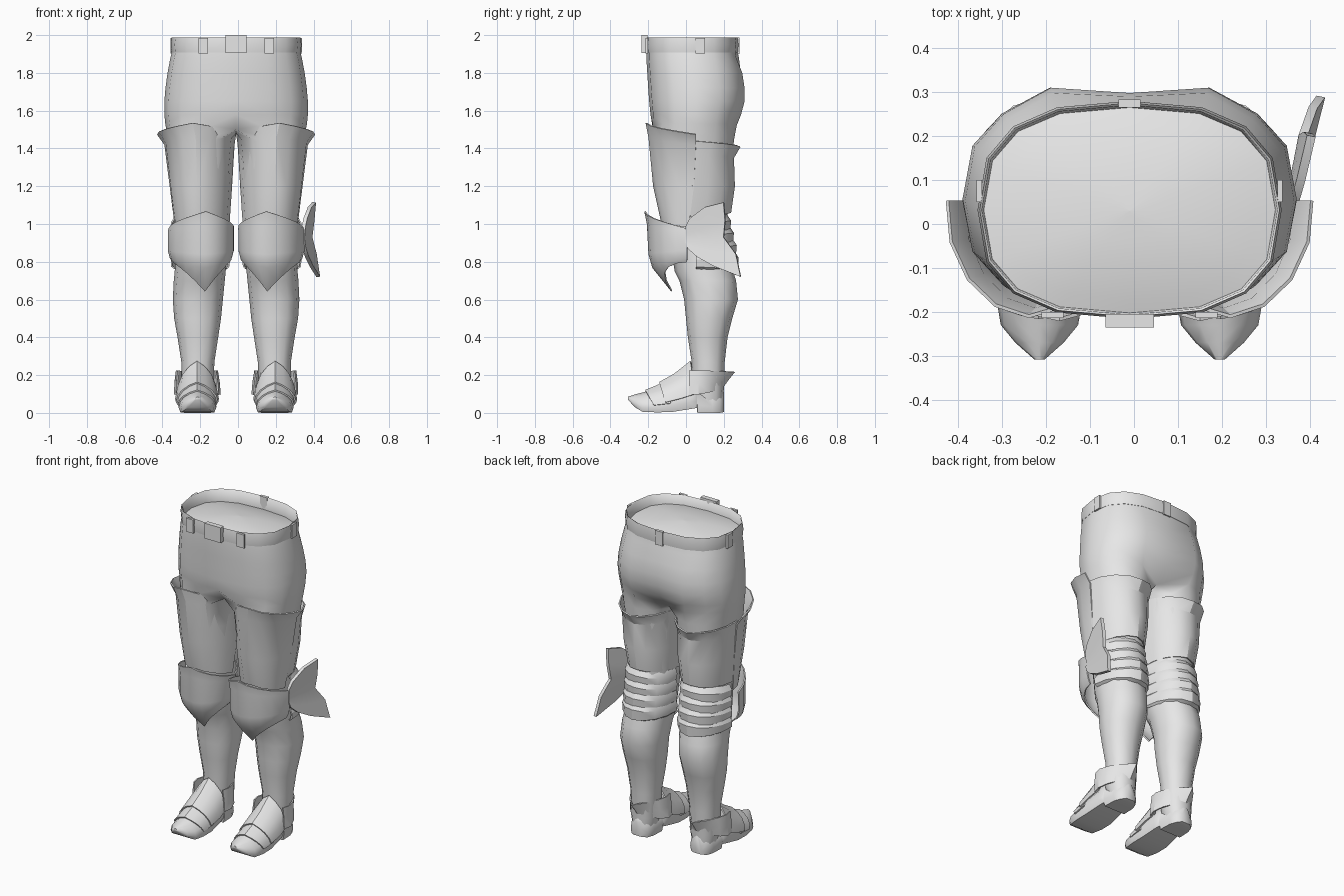
import bpy, bmesh, math

if "Cube" in bpy.data.objects:
    bpy.data.objects.remove(bpy.data.objects["Cube"])

steel = bpy.data.materials.new("plain_grey")
steel.diffuse_color = (0.8, 0.8, 0.8, 1)
steel.use_nodes = True
steel.node_tree.nodes["Principled BSDF"].inputs["Base Color"].default_value = steel.diffuse_color


def add_object(name, bm, thick=0.0, angle=35):
    """Turn a bmesh into a shaded object, optionally as a thin shell."""
    bmesh.ops.recalc_face_normals(bm, faces=bm.faces)
    me = bpy.data.meshes.new(name)
    bm.to_mesh(me)
    bm.free()
    ob = bpy.data.objects.new(name, me)
    bpy.context.collection.objects.link(ob)
    me.materials.append(steel)
    bpy.ops.object.select_all(action='DESELECT')
    ob.select_set(True)
    bpy.context.view_layer.objects.active = ob
    if thick:
        m = ob.modifiers.new("shell", 'SOLIDIFY')
        m.thickness, m.offset = thick, 0
        bpy.ops.object.modifier_apply(modifier="shell")
    bpy.ops.object.shade_smooth_by_angle(angle=math.radians(angle))


def skin(bm, rows, wrap=False, caps=False):
    """Faces between successive rows of points."""
    vs = [[bm.verts.new(p) for p in r] for r in rows]
    n = len(rows[0])
    for a, b in zip(vs, vs[1:]):
        for i in range(n if wrap else n - 1):
            j = (i + 1) % n
            bm.faces.new((a[i], a[j], b[j], b[i]))
    if caps:
        bm.faces.new(vs[0])
        bm.faces.new(vs[-1])


def loft(name, rows, wrap=False, caps=False, thick=0.0, angle=35):
    bm = bmesh.new()
    skin(bm, rows, wrap, caps)
    add_object(name, bm, thick, angle)


def ring(s, z, x0, x1, y0, y1, n=16, p=2.6, start=0.0):
    """Closed rounded cross-section; s mirrors x."""
    cx, cy, rx, ry = (x0 + x1) / 2, (y0 + y1) / 2, (x1 - x0) / 2, (y1 - y0) / 2
    pts = []
    for i in range(n):
        a = math.radians(start) + 2 * math.pi * i / n
        u, v = (math.copysign(abs(f) ** (2 / p), f) for f in (math.sin(a), math.cos(a)))
        pts.append((s * (cx + rx * u), cy - ry * v, z))
    return pts


def plate(name, s, a0, a1, rows, n=9, skew=0.0):
    """Curved armour plate. Row: z, peak, x0, x1, cy, ry, peak_ry, power."""
    out = []
    for z, pk, x0, x1, cy, ry, pry, pw in rows:
        r = []
        for i in range(n):
            t = i / (n - 1)
            lin = 1 - abs(2 * t - 1)
            c = lin ** pw
            a = math.radians(a0 + (a1 - a0) * t)
            x = (x0 + x1) / 2 + (x1 - x0) / 2 * math.sin(a) + skew * lin
            r.append((s * x, cy - (ry + pry * c) * math.cos(a), z + pk * c))
        out.append(r)
    loft(name, out, thick=0.008, angle=29)


def saddle(name, s, rows, cx=0.207, n=9):
    """Plate over the foot. Row: half width, top y, top z, side y, side z."""
    out = []
    for w, yt, zt, ys, zs in rows:
        r = []
        for i in range(n):
            a = (2 * i / (n - 1) - 1) * math.pi / 2
            c = 0.5 * math.cos(a) + 0.5 * (1 - abs(2 * i / (n - 1) - 1))
            r.append((s * (cx + w * math.sin(a)), ys + (yt - ys) * c, zs + (zt - zs) * c))
        out.append(r)
    loft(name, out, thick=0.008)


def box(name, x0, x1, y0, y1, z0, z1):
    rows = [[(x0, y0, z), (x1, y0, z), (x1, y1, z), (x0, y1, z)] for z in (z0, z1)]
    loft(name, rows, wrap=True, caps=True)


# hips flowing into two legs, built per half and welded at the middle
hip = [(1.92, .338, -.21, .272), (1.88, .348, -.21, .28), (1.8, .363, -.205, .298), (1.72, .374, -.2, .31),
       (1.65, .38, -.195, .31), (1.58, .38, -.188, .292)]
legs = [(1.45, .005, .36, -.172, .255), (1.3, .02, .342, -.155, .238), (1.1, .035, .32, -.115, .225),
        (1.02, .045, .315, -.105, .215), (.75, .055, .325, -.06, .25), (.7, .06, .33, -.035, .265),
        (.6, .07, .335, -.01, .275), (.5, .08, .328, 0, .245), (.4, .095, .31, .01, .22),
        (.27, .115, .29, .03, .205), (.12, .12, .29, .03, .2), (.03, .14, .27, .045, .195)]
bm = bmesh.new()
for s in (-1, 1):
    halves = []
    for k, (z, w, y0, y1) in enumerate(hip):
        h = ring(s, z, -w, w, y0, y1)[:9]
        if k > 1:
            h[7] = (h[7][0], y1, z)
            h[8] = (0, y1 - .004 * k, z)
        halves.append(h)
    join = ring(s, 1.53, -.375, .375, -.178, .278)[:9]
    join[0], join[8] = (0, -.12, 1.5), (0, .19, 1.49)
    join[1], join[7] = (s * .13, -.178, 1.52), (s * .17, .268, 1.52)
    skin(bm, halves + [join])
    crotch = [(0, y, 1.48) for y in (.11, .035, -.04)]
    skin(bm, [join + crotch] + [ring(s, *r, n=12, p=2.2, start=-30) for r in legs], wrap=True)
bmesh.ops.remove_doubles(bm, verts=bm.verts, dist=0.0005)
add_object("hips_and_legs", bm, angle=60)

# belt band
belt = [(1.905, .333), (1.908, .342), (1.95, .346), (1.988, .341), (1.985, .336), (1.91, .331)]
loft("belt", [ring(1, z, -w, w, .13 - w, w - .066) for z, w in belt], wrap=True, angle=60)

# domed waist cover inside the belt
cover = []
for f in (1, .85, .6, .3, .001):
    r = ring(1, 0, -.336 * f, .336 * f, .03 - .237 * f, .03 + .237 * f)
    cover.append([(x, y, 1.96 - .04 * f * f - .04 * y) for x, y, z in r])
loft("waist_cover", cover, wrap=True, angle=60)

# belt fittings
box("buckle", -.055, .055, -.235, -.205, 1.905, 2.0)
box("back_belt_loop", -.025, .025, .265, .283, 1.9, 1.988)
for s in (-1, 1):
    box("front_belt_loop", s * .175 - .025, s * .175 + .025, -.214, -.2, 1.902, 1.986)
    box("side_belt_loop", s * .342 - .006, s * .342 + .006, .05, .1, 1.902, 1.986)

for s, side in ((-1, "left"), (1, "right")):
    # overlapping bands behind the knee
    for z, y in ((1.005, .235), (.94, .25), (.875, .265), (.81, .275)):
        plate(side + "_knee_band", s, 88, 272,
              [(z + .03, .025, .045, .325, .06, y - .09, 0, 1),
               (z, .012, .035, .342, .06, y - .06, 0, 1),
               (z - .035, -.015, .04, .34, .06, y - .065, 0, 1),
               (z - .045, -.015, .05, .325, .06, y - .09, 0, 1)])

    # front and back thigh plates
    plate(side + "_thigh_plate", s, -92, 92,
          [(1.475, .06, .004, .415, .045, .235, .02, 1), (1.42, .04, .012, .376, .045, .222, .018, 1),
           (1.2, 0, .025, .348, .035, .2, .005, 1), (.98, .04, .04, .32, .01, .13, .01, 1)], skew=.02)
    plate(side + "_back_thigh_plate", s, 88, 272,
          [(1.44, -.03, .01, .374, .045, .24, 0, 1), (1.37, -.02, .015, .364, .045, .205, 0, 1),
           (1.2, 0, .025, .348, .04, .215, 0, 1), (1.04, .02, .04, .325, .03, .205, 0, 1)])

    # knee guard with pointed lower tip
    plate(side + "_knee_guard", s, -92, 92,
          [(.975, .092, .015, .355, 0, .205, .012, 1), (.958, .042, .016, .357, 0, .193, .01, 1),
           (.86, -.02, .016, .358, 0, .195, 0, 1), (.82, -.05, .028, .347, 0, .185, -.01, 1),
           (.8, -.155, .045, .335, 0, .175, -.1, 2)], n=11, skew=-.025)

    # boot: y, half width, bottom z, top z
    boot = [(-.308, .012, .07, .085), (-.27, .055, .03, .098), (-.23, .088, .006, .108), (-.16, .1, .003, .13),
            (-.08, .1, .004, .17), (.02, .088, .02, .2), (.058, .08, .026, .2), (.06, .08, 0, .2),
            (.14, .076, 0, .17), (.18, .06, 0, .14), (.202, .03, .005, .11)]
    rows = []
    for y, w, zb, zt in boot:
        prof = [(-.9, 0), (-1, .2), (-.9, .5), (-.5, .82), (0, 1), (.5, .82), (.9, .5), (1, .2), (.9, 0)]
        rows.append([(s * (.205 + w * u), y, zb + (zt - zb) * v) for u, v in prof])
    loft(side + "_boot", rows, wrap=True, caps=True, angle=50)

    # toe, instep and heel plates
    saddle(side + "_toe_plate", s, [(.098, -.215, .118, -.17, .04), (.104, -.1, .165, -.08, .05)])
    saddle(side + "_instep_plate", s, [(.108, -.14, .16, -.11, .055), (.112, -.06, .205, -.03, .075),
                                       (.102, .025, .272, .05, .1)])
    plate(side + "_heel_plate", s, 65, 295,
          [(.225, -.008, .1, .315, .06, .1, .095, 2), (.16, .02, .09, .323, .06, .1, .065, 2),
           (.095, .05, .085, .325, .06, .1, .04, 2)])

# the body sits slightly off centre to balance the one-sided wing
for ob in bpy.data.objects:
    ob.location.x = -.01

# knee wing on one side: fan from the knee to two flared tips (y, z)
upper = [(0.0, .99), (.02, 1.03), (.1, 1.09), (.2, 1.115)]
mid = [(0.0, .95), (.07, .97), (.14, 1.0), (.208, 1.02)]
notch = [(0.0, .92), (.07, .92), (.14, .92), (.2, .93)]
low = [(0.0, .9), (.06, .87), (.16, .85), (.265, .84)]
bottom = [(0.01, .87), (.06, .825), (.15, .775), (.29, .72)]
wing = [[(.342 + .21 * y + .02 * abs(z - .93) / .19, y, z) for y, z in row]
        for row in (upper, mid, notch, low, bottom)]
loft("knee_wing", wing, thick=0.02)
